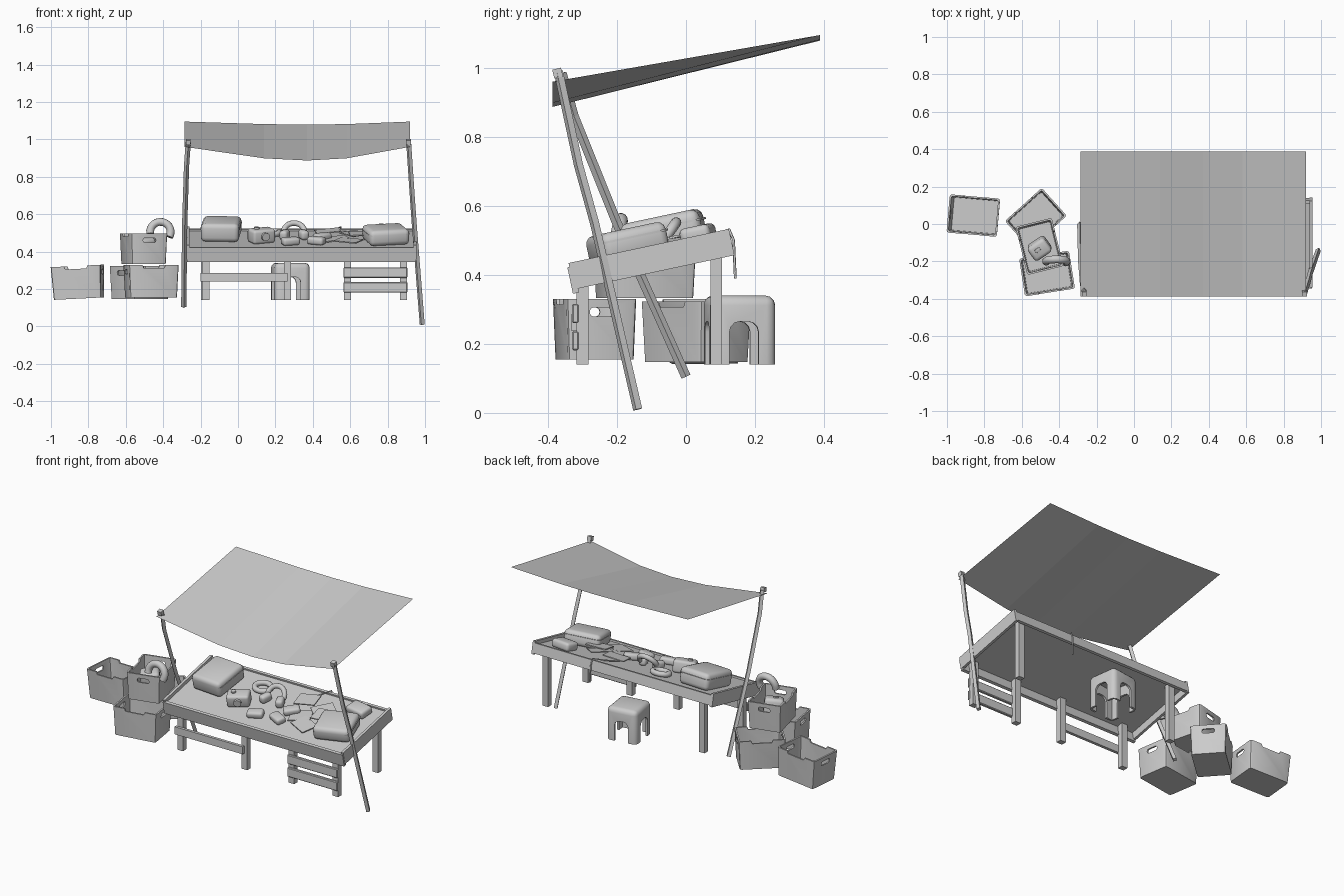
import bpy, bmesh, math
from mathutils import Matrix, Vector

if "Cube" in bpy.data.objects:
    bpy.data.objects.remove(bpy.data.objects["Cube"])

grey = bpy.data.materials.new("plain_grey")
grey.use_nodes = True
grey.diffuse_color = (0.6, 0.6, 0.6, 1)
grey.node_tree.nodes["Principled BSDF"].inputs["Base Color"].default_value = (0.6, 0.6, 0.6, 1)

TILT = math.atan(0.213)   # slope of the table top
GROUND = 0.14


def place(x, y, z, yaw=0, tilt=0, roll=0):
    return (Matrix.Translation((x, y, z)) @ Matrix.Rotation(tilt, 4, 'X')
            @ Matrix.Rotation(roll, 4, 'Y') @ Matrix.Rotation(math.radians(yaw), 4, 'Z'))


def on_deck(x, y, lift, yaw=0, roll=0):
    return place(x, y, 0.485 + 0.213 * y + lift, yaw, TILT, roll)


def smooth(ob):
    bpy.ops.object.select_all(action='DESELECT')
    ob.select_set(True)
    bpy.context.view_layer.objects.active = ob
    bpy.ops.object.shade_smooth_by_angle(angle=math.radians(35))


def add_object(name, data, matrix):
    data.materials.append(grey)
    ob = bpy.data.objects.new(name, data)
    bpy.context.collection.objects.link(ob)
    ob.matrix_world = matrix
    return ob


def box(name, size, matrix=Matrix(), bevel=0, segs=2, upright=False, taper=1):
    bm = bmesh.new()
    bmesh.ops.create_cube(bm, size=1)
    for v in bm.verts:
        k = taper if v.co.z < 0 else 1
        v.co = Vector((v.co.x * size[0] * k, v.co.y * size[1] * k, v.co.z * size[2]))
    if bevel:
        edges = [e for e in bm.edges
                 if not upright or abs(e.verts[0].co.z - e.verts[1].co.z) > 0.001]
        bmesh.ops.bevel(bm, geom=edges, offset=bevel, segments=segs, profile=0.5, affect='EDGES')
    me = bpy.data.meshes.new(name)
    bm.to_mesh(me)
    bm.free()
    ob = add_object(name, me, matrix)
    if bevel:
        smooth(ob)
    return ob


def tube(name, points, radius, matrix=Matrix(), sides=0, soft=False):
    cu = bpy.data.curves.new(name, 'CURVE')
    cu.dimensions = '3D'
    cu.bevel_depth, cu.bevel_resolution, cu.use_fill_caps = radius, sides, True
    sp = cu.splines.new('POLY')
    sp.points.add(len(points) - 1)
    for p, co in zip(sp.points, points):
        p.co = (*co, 1)
    sp.use_smooth = soft
    return add_object(name, cu, matrix)


def arc(radius, start, end, n=14, squash=1):
    angles = [math.radians(start + (end - start) * i / n) for i in range(n + 1)]
    return [(radius * math.cos(a), radius * squash * math.sin(a), 0) for a in angles]


def carve(ob, cutters):
    for c in cutters:
        c.hide_render = True
        mod = ob.modifiers.new("cut", 'BOOLEAN')
        mod.operation, mod.solver, mod.object = 'DIFFERENCE', 'EXACT', c
    bpy.context.view_layer.update()
    dg = bpy.context.evaluated_depsgraph_get()
    me = bpy.data.meshes.new_from_object(ob.evaluated_get(dg))
    ob.modifiers.clear()
    ob.data = me
    for c in cutters:
        bpy.data.objects.remove(c)
    smooth(ob)


def crate(name, matrix, length=0.27, width=0.205, height=0.175):
    ob = box(name, (length, width, height), bevel=0.012, upright=True, taper=0.94)
    top = height / 2
    hollow = box("hollow", (length - 0.018, width - 0.018, height),
                 place(0, 0, 0.01), 0.008, upright=True, taper=0.94)
    dip = box("dip", (length * 0.55, width * 2, 0.04), place(0, 0, top + 0.004), taper=0.75)
    grip = box("grip", (length * 2, 0.07, 0.026), place(0, 0, top - 0.037), 0.01)
    carve(ob, [hollow, dip, grip])
    ob.matrix_world = matrix


# Awning: a sagging cloth sheet between two edges
bm = bmesh.new()
rows = []
for y, sag, z in ((-0.387, 0.073, 0.96), (0.388, 0.016, 1.095)):
    rows.append([bm.verts.new((x, y, z - sag * s)) for x, s in
                 ((-0.285, 0), (0.14, 0.84), (0.37, 1), (0.58, 0.84), (0.92, 0))])
for i in range(4):
    bm.faces.new((rows[0][i], rows[0][i + 1], rows[1][i + 1], rows[1][i]))
cloth = bpy.data.meshes.new("awning")
bm.to_mesh(cloth)
bm.free()
add_object("awning", cloth, Matrix())

# Leaning, slightly bent poles with a clamp at each top
tube("right_pole", [(0.985, -0.14, 0.01), (0.942, -0.265, 0.55),
                    (0.93, -0.312, 0.72), (0.912, -0.37, 0.99)], 0.014)
tube("left_pole", [(-0.29, 0, 0.105), (-0.285, -0.2, 0.55),
                   (-0.275, -0.325, 0.86), (-0.266, -0.36, 0.985)], 0.014)
for x in (-0.266, 0.912):
    box("pole_clamp", (0.026, 0.026, 0.026), place(x, -0.372, 0.985, 0, 0.25))

# Table: sloping top, edge boards and legs
MID = 0.34
box("table_top", (1.21, 0.46, 0.012), on_deck(MID, -0.1, -0.006))
for x in (-0.267, 0.947):
    box("side_board", (0.016, 0.475, 0.078), on_deck(x, -0.1, -0.018))
box("front_board", (1.225, 0.018, 0.078), on_deck(MID, -0.327, -0.03))
box("back_board", (1.225, 0.016, 0.06), on_deck(MID, 0.125, -0.02))


def leg(name, x, y, top):
    box(name, (0.038, 0.034, top - GROUND), place(x, y, (top + GROUND) / 2))


for x in (-0.172, 0.265, 0.585, 0.885):
    leg("front_leg", x, -0.3, 0.41)
for x in (-0.18, 0.885):
    leg("back_leg", x, 0.088, 0.49)
box("long_brace", (0.465, 0.018, 0.046), place(0.033, -0.324, 0.262))
for z in (0.288, 0.209):
    box("short_slat", (0.342, 0.02, 0.056), place(0.735, -0.32, z), 0.004, 1)

# Stool: hollow shell with an arch through each side
stool = box("stool", (0.19, 0.19, 0.23), bevel=0.028, segs=3)
carve(stool, [box("hollow", (0.165, 0.165, 0.25), place(0, 0, -0.028)),
              box("arch_x", (0.4, 0.085, 0.3), place(0, 0, -0.11), 0.03, 3),
              box("arch_y", (0.085, 0.4, 0.3), place(0, 0, -0.11), 0.03, 3),
              box("floor_cut", (0.5, 0.5, 0.1), place(0, 0, -0.135))])
stool.matrix_world = place(0.28, 0.155, GROUND + 0.085, 8)

# Stacked open crates
crate("far_crate", place(-0.855, 0.045, 0.236, -5, 0, -0.05))
crate("front_crate", place(-0.465, -0.265, 0.242, 9))
crate("back_crate", place(-0.525, 0.03, 0.235, 42), 0.265, 0.2)
crate("top_crate", place(-0.505, -0.12, 0.415, 104), 0.265, 0.2, 0.165)

# Things in the top crate
box("packed_case", (0.11, 0.09, 0.11), place(-0.505, -0.13, 0.42, 35, 0.2), 0.02, 3)
box("case_button", (0.03, 0.02, 0.008), place(-0.515, -0.14, 0.478, 35, 0.2), 0.003)
tube("packed_horn", arc(0.055, -30, 190), 0.021,
     place(-0.415, -0.2, 0.505, 0, math.pi / 2 - 0.2, 0), 4, True)


def case(name, x, y, size, yaw, bevel=0.025, lift=0, roll=0):
    box(name, size, on_deck(x, y, size[2] / 2 + lift, yaw, roll), bevel, 3)


# Luggage on the table, each with a lid seam band
for x, y, size, yaw in ((-0.09, -0.065, (0.205, 0.235, 0.1), -4),
                        (0.79, -0.17, (0.22, 0.2, 0.085), 14)):
    case("suitcase", x, y, size, yaw)
    box("lid_seam", (size[0] + 0.005, size[1] + 0.005, 0.006),
        on_deck(x, y, size[2] * 0.68, yaw), 0.026, 3, True)
case("small_case", 0.8, 0.035, (0.13, 0.09, 0.05), -10, 0.016)

# Camera-like box with a round lens and button
case("viewer_box", 0.125, -0.17, (0.13, 0.09, 0.075), 25, 0.015)
tube("viewer_lens", [(0, -0.04, 0), (0, -0.06, 0)], 0.022, on_deck(0.125, -0.17, 0.04, 25), 4)
tube("viewer_button", [(0, 0, 0.07), (0.0, 0, 0.084)], 0.014, on_deck(0.1, -0.17, 0, 25), 4)

# Headset: arched band with two ear pads
tube("headset_band", arc(0.055, -10, 190), 0.015,
     on_deck(0.3, -0.06, 0.035) @ Matrix.Rotation(0.75, 4, 'X'), 4, True)
for s in (-1, 1):
    case("ear_pad", 0.3 + s * 0.05, -0.09, (0.045, 0.07, 0.05), s * 20, 0.016)
tube("coiled_hose", arc(0.05, 0, 360, 20, 0.8), 0.016, on_deck(0.17, 0.0, 0.016), 4, True)

# Small rounded goods
for x, y, yaw in ((0.28, -0.23, 20), (0.42, -0.215, -25), (0.45, -0.12, 40)):
    case("small_goods", x, y, (0.095, 0.06, 0.04), yaw, 0.014)

# Loose sheets and thin books
for i, (x, y, yaw) in enumerate(((0.52, -0.13, 20), (0.59, -0.2, -25), (0.62, -0.05, 50),
                                 (0.48, -0.01, 10), (0.66, -0.1, 5))):
    box("loose_sheet", (0.13, 0.1, 0.006), on_deck(x, y, 0.012 + 0.005 * i, yaw, 0.08 * (i % 3 - 1)))

# Cord trailing over the back edge
tube("trailing_cord", [(0.45, 0.0, 0.495), (0.5, 0.07, 0.512), (0.55, 0.125, 0.532),
                       (0.55, 0.138, 0.5), (0.555, 0.143, 0.39)], 0.004, Matrix(), 1, True)
